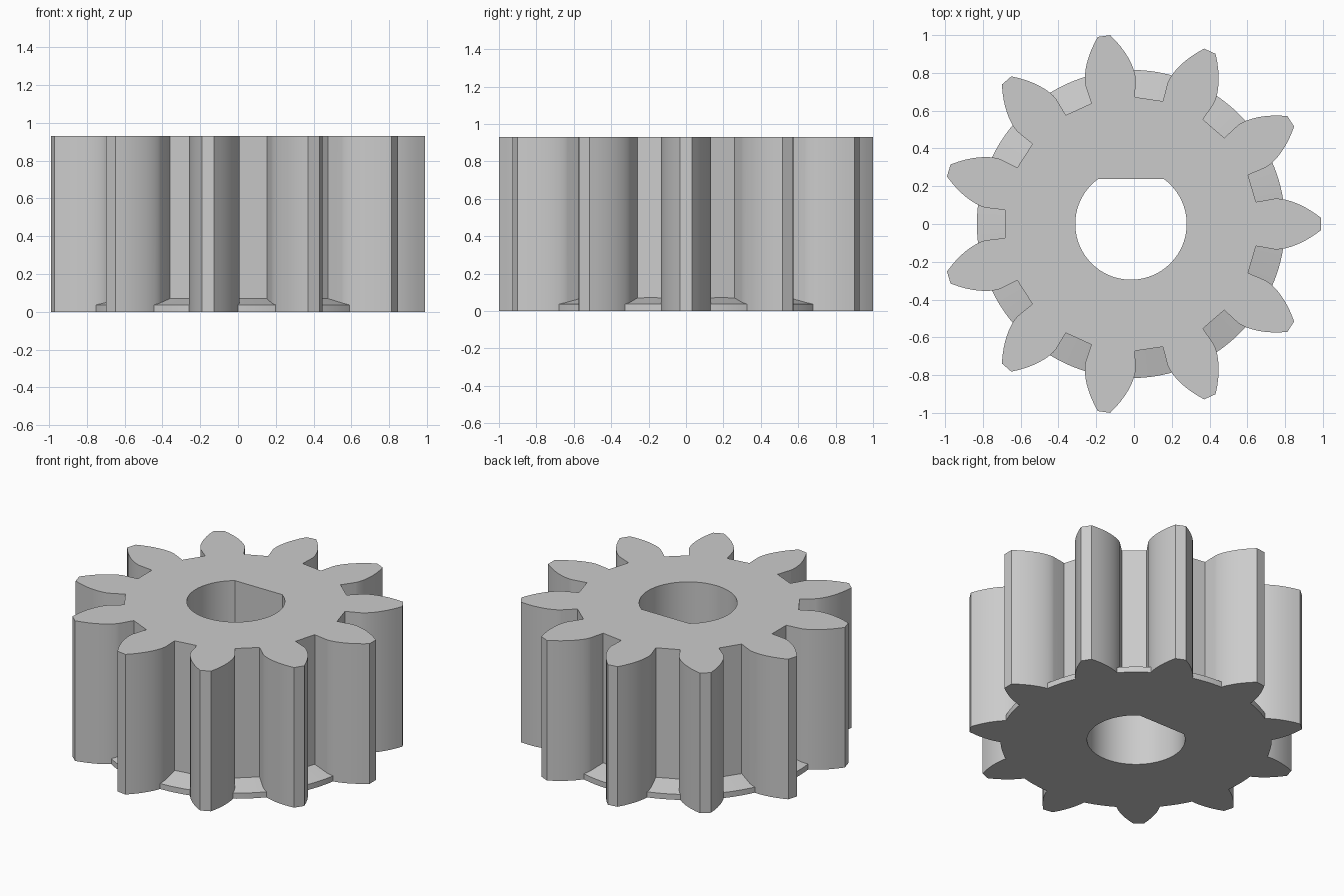
import bpy, bmesh
from math import sin, cos, tan, acos, pi, radians, sqrt, asin

cube = bpy.data.objects.get("Cube")
if cube:
    bpy.data.objects.remove(cube, do_unlink=True)

TEETH = 11
TIP_R, BASE_R, ROOT_R = 1.006, 0.77, 0.672
HALF_TOOTH = radians(10.0)      # half tooth angle at the base circle
HEIGHT = 0.93
CENTRE_X = -0.016
BORE_R, FLAT_Y = 0.295, 0.238
FLANGE_R, FLANGE_EDGE, FLANGE_TOP = 0.816, 0.037, 0.07

grey = bpy.data.materials.new("plain_grey")
grey.use_nodes = True
colour = (0.6, 0.6, 0.6, 1)
grey.diffuse_color = colour
grey.node_tree.nodes["Principled BSDF"].inputs["Base Color"].default_value = colour


def polar(r, a):
    return r * cos(a), r * sin(a)


def add_object(name, bm):
    bmesh.ops.recalc_face_normals(bm, faces=bm.faces)
    mesh = bpy.data.meshes.new(name)
    bm.to_mesh(mesh)
    bm.free()
    mesh.materials.append(grey)
    obj = bpy.data.objects.new(name, mesh)
    bpy.context.collection.objects.link(obj)
    obj.location.x = CENTRE_X
    return obj


def prism(name, outline, z0, z1):
    bm = bmesh.new()
    face = bm.faces.new([bm.verts.new((x, y, z0)) for x, y in outline])
    top = bmesh.ops.extrude_face_region(bm, geom=[face])["geom"]
    verts = [v for v in top if isinstance(v, bmesh.types.BMVert)]
    bmesh.ops.translate(bm, verts=verts, vec=(0, 0, z1 - z0))
    return add_object(name, bm)


def combine(target, tool, operation):
    mod = target.modifiers.new(operation.lower(), "BOOLEAN")
    mod.operation, mod.solver, mod.object = operation, "EXACT", tool
    bpy.context.view_layer.objects.active = target
    bpy.ops.object.modifier_apply(modifier=mod.name)
    bpy.data.objects.remove(tool, do_unlink=True)


# One tooth flank: radial root, then an involute up to the tip
flank = [(ROOT_R, HALF_TOOTH)]
STEPS = 10
for i in range(STEPS + 1):
    r = BASE_R + (TIP_R - BASE_R) * (i / STEPS) ** 1.5
    a = acos(BASE_R / r)
    flank.append((r, HALF_TOOTH - (tan(a) - a)))
tooth = [(r, -a) for r, a in flank] + [(r, a) for r, a in reversed(flank)]

# Toothed body
outline = [polar(r, a + 2 * pi * k / TEETH) for k in range(TEETH) for r, a in tooth]
gear = prism("pinion_gear", outline, 0, HEIGHT)

# Thin flange with a sloped top, filling the foot of each gap
bm = bmesh.new()
SIDES = 132
inner_r = 0.6
slope = (FLANGE_TOP - FLANGE_EDGE) / (FLANGE_R - ROOT_R)
rings = [(FLANGE_R, 0), (FLANGE_R, FLANGE_EDGE),
         (inner_r, FLANGE_EDGE + slope * (FLANGE_R - inner_r))]
loops = [[bm.verts.new((*polar(r, 2 * pi * i / SIDES), z)) for i in range(SIDES)]
         for r, z in rings]
for low, high in zip(loops, loops[1:]):
    for i in range(SIDES):
        j = (i + 1) % SIDES
        bm.faces.new((low[i], low[j], high[j], high[i]))
bm.faces.new(loops[0])
bm.faces.new(loops[-1])
flange = add_object("foot_flange", bm)
combine(gear, flange, "UNION")

# D-shaped shaft bore, flat towards the back
start = pi - asin(FLAT_Y / BORE_R)
sweep = 2 * pi - (pi - 2 * asin(FLAT_Y / BORE_R))
bore = prism("bore_cutter",
             [polar(BORE_R, start + sweep * i / 60) for i in range(61)],
             -0.2, HEIGHT + 0.2)
bore.hide_render = True
combine(gear, bore, "DIFFERENCE")

# Smooth flanks and bore, crisp edges
bpy.ops.object.select_all(action="DESELECT")
gear.select_set(True)
bpy.context.view_layer.objects.active = gear
bpy.ops.object.shade_smooth_by_angle(angle=radians(25))
